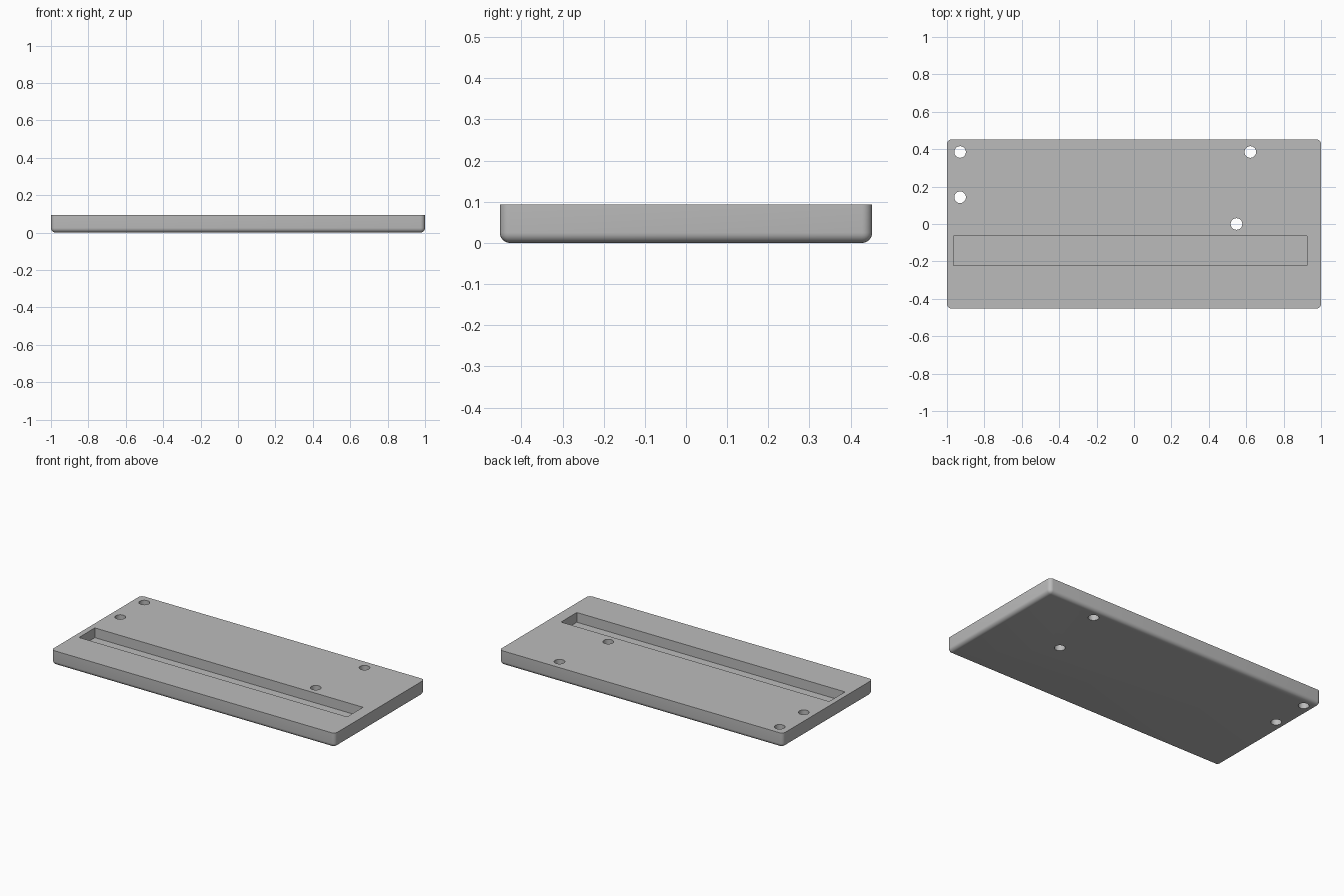
import bpy, bmesh, math

if "Cube" in bpy.data.objects:
    bpy.data.objects.remove(bpy.data.objects["Cube"])

L, W, H = 2.0, 0.905, 0.093
ROUND = 0.025

gray = bpy.data.materials.new("plain_gray")
gray.use_nodes = True
color = (0.5, 0.5, 0.5, 1)
gray.diffuse_color = color
gray.node_tree.nodes["Principled BSDF"].inputs["Base Color"].default_value = color


def block(name, x0, x1, y0, y1, z0, z1):
    bpy.ops.mesh.primitive_cube_add(
        size=1, location=((x0 + x1) / 2, (y0 + y1) / 2, (z0 + z1) / 2))
    ob = bpy.context.object
    ob.name = name
    ob.scale = (x1 - x0, y1 - y0, z1 - z0)
    bpy.ops.object.transform_apply(location=True, scale=True, rotation=False)
    ob.data.materials.append(gray)
    return ob


# Plate: upright and bottom edges rounded, top rim left crisp
plate = block("base_plate", -L / 2, L / 2, -W / 2, W / 2, 0, H)
bm = bmesh.new()
bm.from_mesh(plate.data)
edges = [e for e in bm.edges if min(v.co.z for v in e.verts) < H / 2]
bmesh.ops.bevel(bm, geom=edges, offset=ROUND, segments=6, profile=0.5,
                affect='EDGES', clamp_overlap=True)
bm.to_mesh(plate.data)
bm.free()

# Cutters: long blind slot and four through holes
cutters = [block("slot_cutter", -0.965, 0.925, -0.222, -0.063, H - 0.062, H + 0.1)]
for x, y in [(-0.93, 0.385), (-0.93, 0.143), (0.622, 0.385), (0.548, 0)]:
    bpy.ops.mesh.primitive_cylinder_add(vertices=48, radius=0.031, depth=0.5,
                                        location=(x, y, 0))
    hole = bpy.context.object
    hole.name = "hole_cutter"
    hole.data.materials.append(gray)
    cutters.append(hole)

bpy.context.view_layer.objects.active = plate
for c in cutters:
    mod = plate.modifiers.new("cut", 'BOOLEAN')
    mod.operation = 'DIFFERENCE'
    mod.solver = 'EXACT'
    mod.object = c
    bpy.ops.object.modifier_apply(modifier=mod.name)
for c in cutters:
    bpy.data.objects.remove(c)

# Smooth rounded edges and hole walls, sharp rims
bpy.ops.object.select_all(action='DESELECT')
plate.select_set(True)
bpy.ops.object.shade_smooth_by_angle(angle=math.radians(30))
